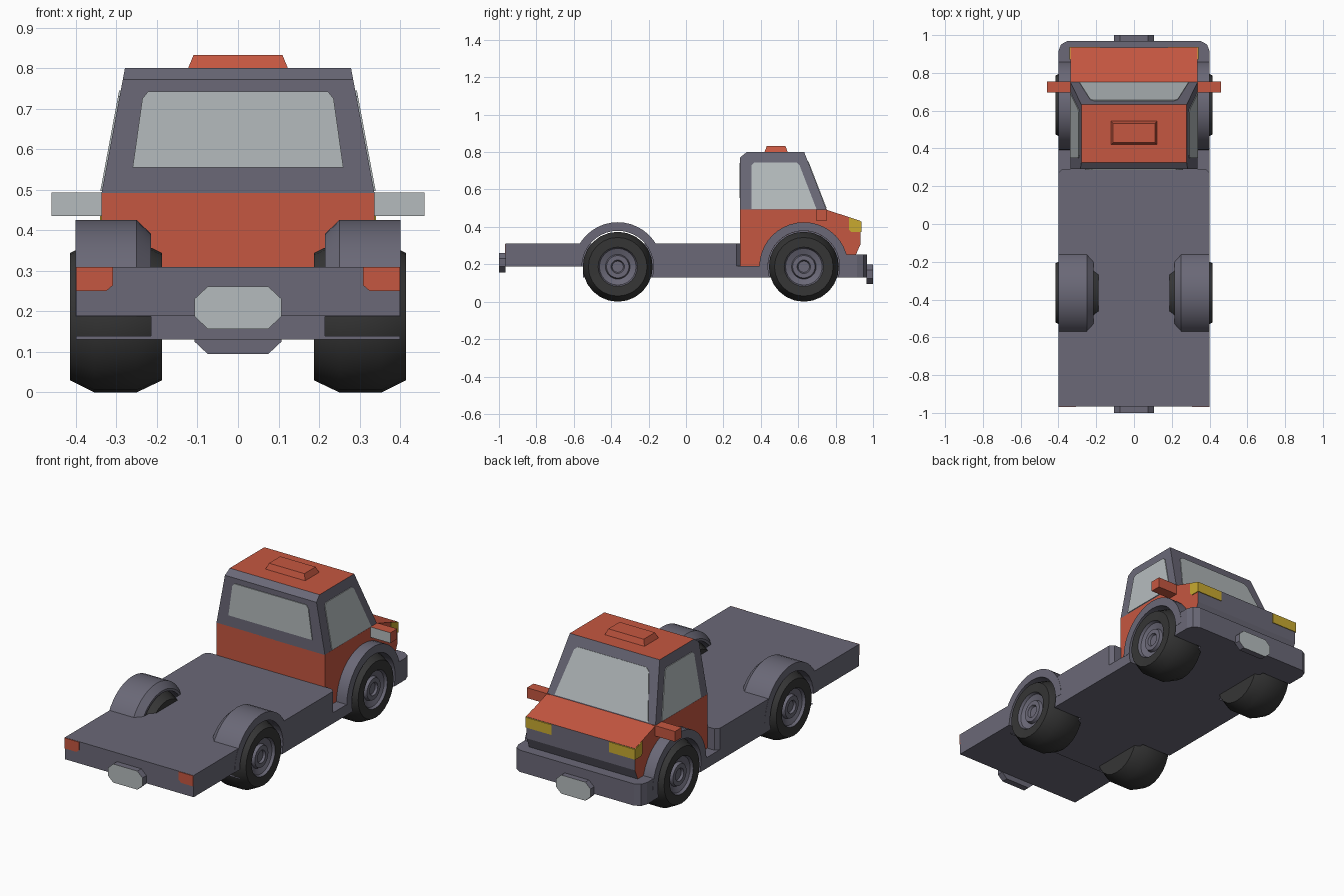
import bpy, bmesh, math
from mathutils import Vector

if "Cube" in bpy.data.objects:
    bpy.data.objects.remove(bpy.data.objects["Cube"])

def material(name, col):
    m = bpy.data.materials.new(name)
    m.diffuse_color = (*col, 1)
    m.use_nodes = True
    m.node_tree.nodes["Principled BSDF"].inputs["Base Color"].default_value = m.diffuse_color
    return m

GREY = material("slate grey", (0.145, 0.14, 0.185))
RED = material("orange red", (0.56, 0.095, 0.052))
GLASS = material("pale glass", (0.46, 0.50, 0.51))
TYRE = material("tyre black", (0.036, 0.036, 0.036))
YELLOW = material("lamp yellow", (0.58, 0.40, 0.03))

def finish(name, bm, mats, rule=None, smooth=False):
    bmesh.ops.recalc_face_normals(bm, faces=bm.faces)
    bm.normal_update()
    if rule:
        for f in bm.faces:
            f.material_index = rule(f)
    me = bpy.data.meshes.new(name)
    bm.to_mesh(me)
    bm.free()
    ob = bpy.data.objects.new(name, me)
    bpy.context.collection.objects.link(ob)
    for m in mats:
        me.materials.append(m)
    if smooth:
        bpy.ops.object.select_all(action='DESELECT')
        ob.select_set(True)
        bpy.context.view_layer.objects.active = ob
        bpy.ops.object.shade_smooth_by_angle(angle=math.radians(35))
    return ob

def prism(name, pts, offset, mats, rule=None):
    """Flat outline extruded along an offset vector."""
    bm = bmesh.new()
    a = [bm.verts.new(p) for p in pts]
    b = [bm.verts.new(Vector(p) + Vector(offset)) for p in pts]
    bm.faces.new(a)
    bm.faces.new(b[::-1])
    for i in range(len(a)):
        j = (i + 1) % len(a)
        bm.faces.new((a[i], a[j], b[j], b[i]))
    return finish(name, bm, mats, rule)

def hull(name, pts, mats, rule=None):
    bm = bmesh.new()
    for p in pts:
        bm.verts.new(p)
    bmesh.ops.convex_hull(bm, input=bm.verts)
    bmesh.ops.dissolve_limit(bm, angle_limit=0.01, verts=bm.verts, edges=bm.edges)
    return finish(name, bm, mats, rule)

def box(name, x, y, z, mats, rule=None):
    return hull(name, [(i, j, k) for i in x for j in y for k in z], mats, rule)

def mirrored(half):
    """Right-hand (x, v) points, bottom to top, closed across x = 0."""
    return half + [(-x, v) for x, v in reversed(half)]

def sweep(name, section, centre, a0, a1, n, mats, rule=None, closed=False):
    """Section of (x, radius) points turned about an axis along x."""
    bm = bmesh.new()
    rings = []
    for i in range(n if closed else n + 1):
        a = a0 + (a1 - a0) * i / n
        rings.append([bm.verts.new((x, centre[0] + r * math.cos(a), centre[1] + r * math.sin(a)))
                      for x, r in section])
    k = len(section)
    for i in range(n):
        p, q = rings[i], rings[(i + 1) % len(rings)]
        for j in range(k - 1 if closed else k):
            bm.faces.new((p[j], p[(j + 1) % k], q[(j + 1) % k], q[j]))
    if not closed:
        bm.faces.new(rings[0])
        bm.faces.new(rings[-1])
    bmesh.ops.remove_doubles(bm, verts=bm.verts, dist=1e-5)
    return finish(name, bm, mats, rule, True)

AXLES = {"rear": -0.365, "front": 0.63}
HUB_Z = 0.187

# Chassis: underbody, flat bed, front bumper
underbody = box("underbody", (-0.4, 0.4), (-0.55, 0.84), (0.13, 0.19), [GREY])
bed_plan = mirrored([(0.4, -0.965), (0.4, 0.27), (0.38, 0.292)])
bed = prism("bed", [(x, y, 0.188) for x, y in bed_plan], (0, 0, 0.122), [GREY])
bumper_plan = mirrored([(0.4, 0.80), (0.4, 0.915), (0.387, 0.95), (0.355, 0.968)])
bumper = prism("bumper", [(x, y, 0.13) for x, y in bumper_plan], (0, 0, 0.122), [GREY])

# Lower cab with sloping bonnet and grey grille face
side = [(0.29, 0.18), (0.29, 0.492), (0.75, 0.492), (0.934, 0.432),
        (0.934, 0.31), (0.908, 0.25), (0.89, 0.18)]
cab_lower = prism("cab_lower", [(-0.337, y, z) for y, z in side], (0.674, 0, 0), [GREY, RED],
                  lambda f: 0 if f.normal.y > 0.7 or f.normal.z < -0.7 else 1)

# Wheel wells cut from the body
for s in (-1, 1):
    for tag, y in AXLES.items():
        bpy.ops.mesh.primitive_cylinder_add(vertices=32, radius=0.192, depth=0.3,
                                            location=(s * 0.365, y, HUB_Z),
                                            rotation=(0, math.pi / 2, 0))
        cutter = bpy.context.object
        cutter.name = tag + "_well_cutter"
        cutter.hide_render = True
        cutter.display_type = 'WIRE'
        for ob in (underbody, bed, bumper, cab_lower):
            if ob is bed and tag == "front" or ob in (bumper, cab_lower) and tag == "rear":
                continue
            mod = ob.modifiers.new("well", 'BOOLEAN')
            mod.object = cutter
            mod.solver = 'EXACT'
        cutter.hide_set(True)

# Upper cab: tapered walls, chamfered back edge, red roof
def wall_x(z):
    return 0.337 - 0.058 * (z - 0.49) / 0.31

cab = [(0.29, 0.49), (0.752, 0.49), (0.29, 0.772), (0.325, 0.80), (0.632, 0.80)]
hull("cab_upper", [(s * wall_x(z), y, z) for s in (-1, 1) for y, z in cab], [GREY, RED],
     lambda f: 1 if f.normal.z > 0.9 else 0)

# Windows
rear = mirrored([(0.26, 0.555), (0.236, 0.725), (0.222, 0.742)])
prism("rear_window", [(x, 0.286, z) for x, z in rear], (0, 0.006, 0), [GLASS])
screen = mirrored([(0.29, 0.02), (0.232, 0.78), (0.212, 0.83)])
prism("windscreen", [(x, 0.755 - 0.12 * t, 0.492 + 0.31 * t) for x, t in screen],
      (0, -0.006, -0.002), [GLASS])
pane = [(0.35, 0.497), (0.697, 0.497), (0.607, 0.73), (0.59, 0.745), (0.365, 0.745), (0.35, 0.73)]

# Roof hatch with a shallow groove around its lid
hull("roof_hatch", [(sx * x, 0.482 + sy * y, z) for sx in (-1, 1) for sy in (-1, 1)
                    for x, y, z in ((0.123, 0.062, 0.80), (0.11, 0.05, 0.832))], [RED])

# Number plates, pale on the outward face
for tag, s, z0 in (("rear", -1, 0.157), ("front", 1, 0.095)):
    octo = mirrored([(0.075, z0), (0.107, z0 + 0.03), (0.107, z0 + 0.074), (0.075, z0 + 0.104)])
    prism(tag + "_plate", [(x, s * 1.0, z) for x, z in octo], (0, -s * 0.036, 0), [GREY, GLASS],
          lambda f, s=s: 1 if f.normal.y * s > 0.9 else 0)

for s in (-1, 1):
    prism("side_window", [(s * (wall_x(z) + 0.004), y, z) for y, z in pane],
          (-s * 0.006, 0, 0), [GLASS])

    # Mirrors with glass facing back
    box("wing_mirror", (s * 0.32, s * 0.46), (0.695, 0.755), (0.435, 0.493), [RED, GLASS],
        lambda f: 1 if f.normal.y < -0.9 else 0)

    # Headlamps wrapping the bonnet corner
    lamp = [(0.872, 0.385), (0.885, 0.372), (0.938, 0.372), (0.938, 0.429), (0.872, 0.450)]
    prism("headlamp", [(s * 0.18, y, z) for y, z in lamp], (s * 0.161, 0, 0), [YELLOW])

    # Tail lamps
    tail = [(0.4, 0.25), (0.325, 0.25), (0.308, 0.265), (0.308, 0.309), (0.4, 0.309)]
    prism("tail_lamp", [(s * x, -0.969, z) for x, z in tail], (0, 0.007, 0), [RED])

    for tag, y in AXLES.items():
        # Arched mudguard with a chamfered inner edge
        arch = [(0.215, 0.192), (0.401, 0.192), (0.401, 0.238), (0.25, 0.238), (0.215, 0.205)]
        sweep(tag + "_mudguard", [(s * x, r) for x, r in arch], (y, HUB_Z),
              0, math.pi, 20, [GREY])

        # Wheel: tyre then dished rim
        prof = [(0.187, 0), (0.187, 0.157), (0.25, 0.187), (0.355, 0.187), (0.415, 0.157),
                (0.413, 0.105), (0.398, 0.098), (0.385, 0.066), (0.402, 0.06), (0.402, 0.036),
                (0.39, 0.03), (0.39, 0)]
        def is_rim(f, y=y):
            c = f.calc_center_median()
            return 1 if abs(c.x) > 0.37 and math.hypot(c.y - y, c.z - HUB_Z) < 0.104 else 0
        sweep(tag + "_wheel", [(s * x, r) for x, r in prof], (y, HUB_Z),
              0, math.tau, 24, [TYRE, GREY], is_rim, True)
